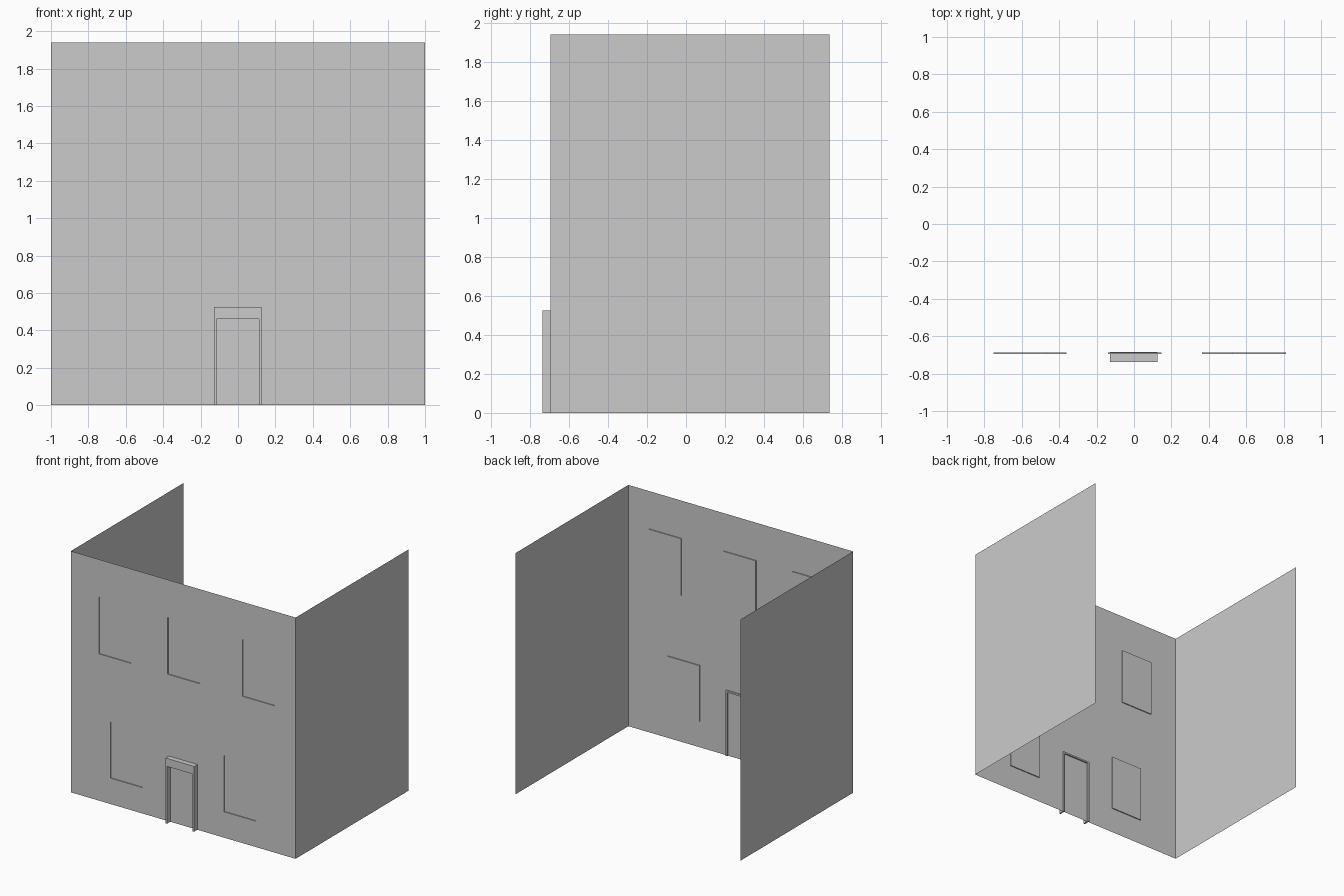
import bpy, bmesh

if "Cube" in bpy.data.objects:
    bpy.data.objects.remove(bpy.data.objects["Cube"])

H = 1.94            # wall height
YF, YB = -0.696, 0.736   # front wall plane, rear end of side walls
DEPTH = 0.008       # window recess

# window rectangles: x0, x1, z0, z1
WINDOWS = [(x, x + 0.286, 1.18, 1.637) for x in (-0.75, -0.138, 0.527)]
WINDOWS += [(x, x + 0.286, 0.208, 0.66) for x in (-0.648, 0.363)]
DOORWAY = (-0.128, 0.126, 0.0, 0.525)


def finish(name, bm):
    me = bpy.data.meshes.new(name)
    bm.to_mesh(me)
    bm.free()
    ob = bpy.data.objects.new(name, me)
    bpy.context.collection.objects.link(ob)
    return ob


def sheet(name, corners):
    bm = bmesh.new()
    bm.faces.new([bm.verts.new(c) for c in corners])
    return finish(name, bm)


def box(name, x, y, z):
    bm = bmesh.new()
    bmesh.ops.create_cube(bm, size=1)
    for v in bm.verts:
        v.co = [r[0] if c < 0 else r[1] for c, r in zip(v.co, (x, y, z))]
    return finish(name, bm)


def inside(f, r):
    c = f.calc_center_median()
    return r[0] < c.x < r[1] and r[2] < c.z < r[3]


# front wall: one sheet sliced at the opening edges
bm = bmesh.new()
bm.faces.new([bm.verts.new(c) for c in
              ((-1, YF, 0), (1, YF, 0), (1, YF, H), (-1, YF, H))])
rects = WINDOWS + [DOORWAY]
cuts = [((x, 0, 0), (1, 0, 0)) for x in {v for r in rects for v in r[:2]}]
cuts += [((0, 0, z), (0, 0, 1)) for z in {v for r in rects for v in r[2:]} if z > 0]
for co, no in cuts:
    bmesh.ops.bisect_plane(bm, geom=bm.verts[:] + bm.edges[:] + bm.faces[:],
                           plane_co=co, plane_no=no, dist=1e-5)

# doorway opening
bmesh.ops.delete(bm, geom=[f for f in bm.faces if inside(f, DOORWAY)], context='FACES')

# windows pushed back into shallow recesses
for r in WINDOWS:
    pane = [f for f in bm.faces if inside(f, r)]
    new = bmesh.ops.extrude_face_region(bm, geom=pane)["geom"]
    bmesh.ops.translate(bm, vec=(0, DEPTH, 0),
                        verts=[g for g in new if isinstance(g, bmesh.types.BMVert)])
    old = [f for f in pane if f.is_valid]
    bmesh.ops.delete(bm, geom=old, context='FACES')
bmesh.ops.dissolve_limit(bm, angle_limit=0.01, verts=bm.verts[:], edges=bm.edges[:])
finish("front_wall", bm)

# side walls, open at the back
for side, s in (("left", -1), ("right", 1)):
    pts = [(s, YF, 0), (s, YB, 0), (s, YB, H), (s, YF, H)]
    sheet(side + "_wall", pts if s > 0 else pts[::-1])

# door surround and panel
x0, x1, _, top = DOORWAY
fy = (-0.737, -0.684)
box("left_door_jamb", (x0, x0 + 0.013), fy, (0, top))
box("right_door_jamb", (x1 - 0.013, x1), fy, (0, top))
box("door_header", (x0 + 0.013, x1 - 0.013), fy, (top - 0.013, top))
box("door_lintel", (x0 + 0.013, x1 - 0.013), (fy[0], YF), (0.46, top - 0.013))
sheet("door_panel", [(x0 + 0.013, YF, 0), (x1 - 0.013, YF, 0),
                     (x1 - 0.013, YF, top - 0.013), (x0 + 0.013, YF, top - 0.013)])
